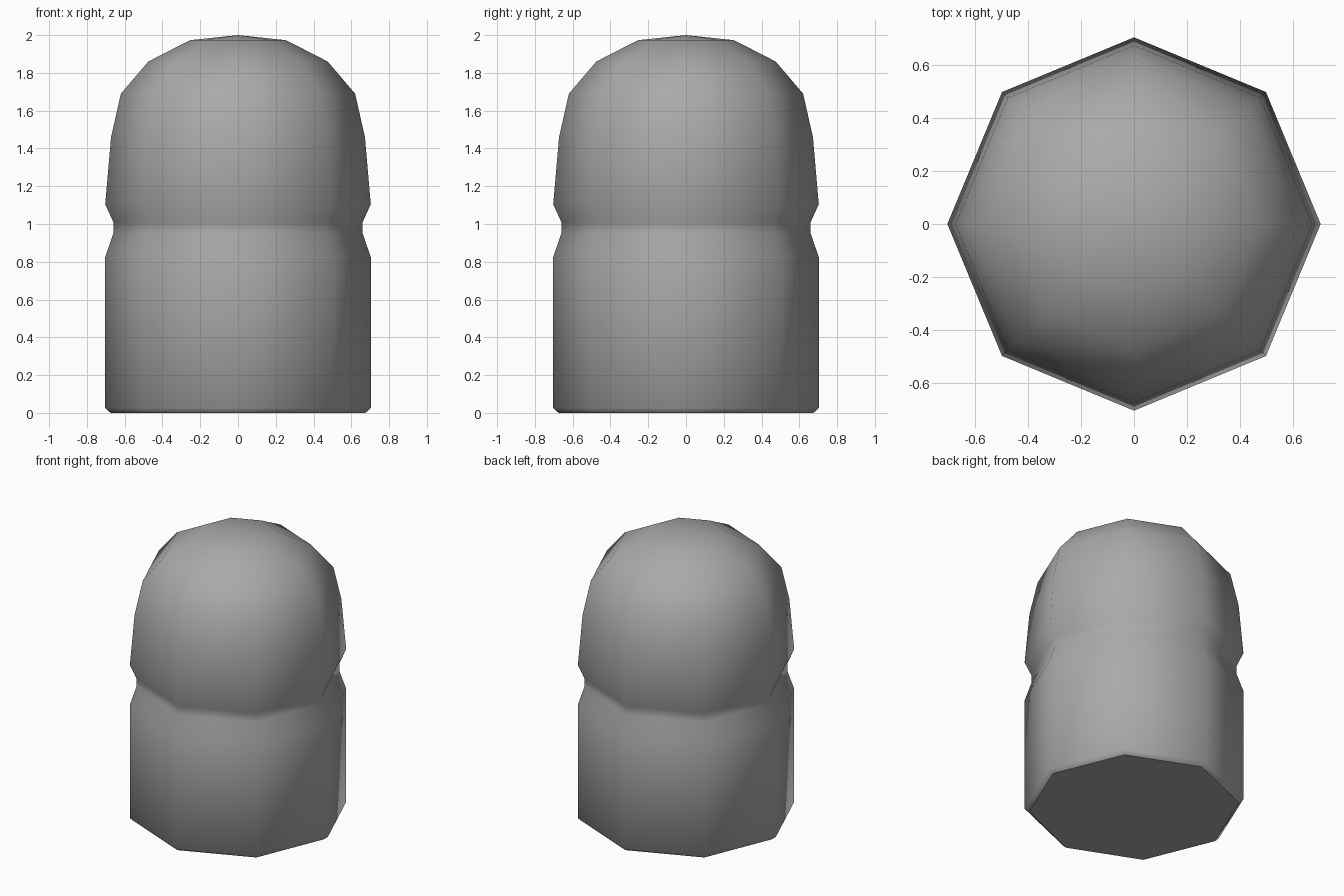
import bpy
import bmesh
import math

cube = bpy.data.objects.get("Cube")
if cube:
    bpy.data.objects.remove(cube, do_unlink=True)

# Single grey material
grey = bpy.data.materials.new("mid grey")
grey.use_nodes = True
colour = (0.4, 0.4, 0.4, 1)
grey.diffuse_color = colour
grey.node_tree.nodes["Principled BSDF"].inputs["Base Color"].default_value = colour

SIDES = 8
# Radius and height: bevelled foot, straight body, groove, domed cap
PROFILE = [(0.675, 0), (0.703, 0.025), (0.703, 0.825), (0.66, 0.95), (0.66, 1.01),
           (0.703, 1.105), (0.672, 1.46), (0.62, 1.69), (0.475, 1.86), (0.255, 1.973)]

bm = bmesh.new()
rings = []
for radius, z in PROFILE:
    angles = [math.tau * i / SIDES for i in range(SIDES)]
    rings.append([bm.verts.new((radius * math.cos(a), radius * math.sin(a), z)) for a in angles])

# Walls between neighbouring rings
for low, high in zip(rings, rings[1:]):
    for i in range(SIDES):
        j = (i + 1) % SIDES
        bm.faces.new((low[i], low[j], high[j], high[i]))

# Pointed crown and flat base
tip = bm.verts.new((0, 0, 2))
for i in range(SIDES):
    bm.faces.new((rings[-1][i], rings[-1][(i + 1) % SIDES], tip))
base = bm.faces.new(rings[0][::-1])

# Smooth everywhere except around the flat base
for face in bm.faces:
    face.smooth = face is not base
for edge in base.edges:
    edge.smooth = False
base.smooth = False

mesh = bpy.data.meshes.new("domed_post")
bm.to_mesh(mesh)
bm.free()
mesh.materials.append(grey)
post = bpy.data.objects.new("domed_post", mesh)
bpy.context.collection.objects.link(post)
